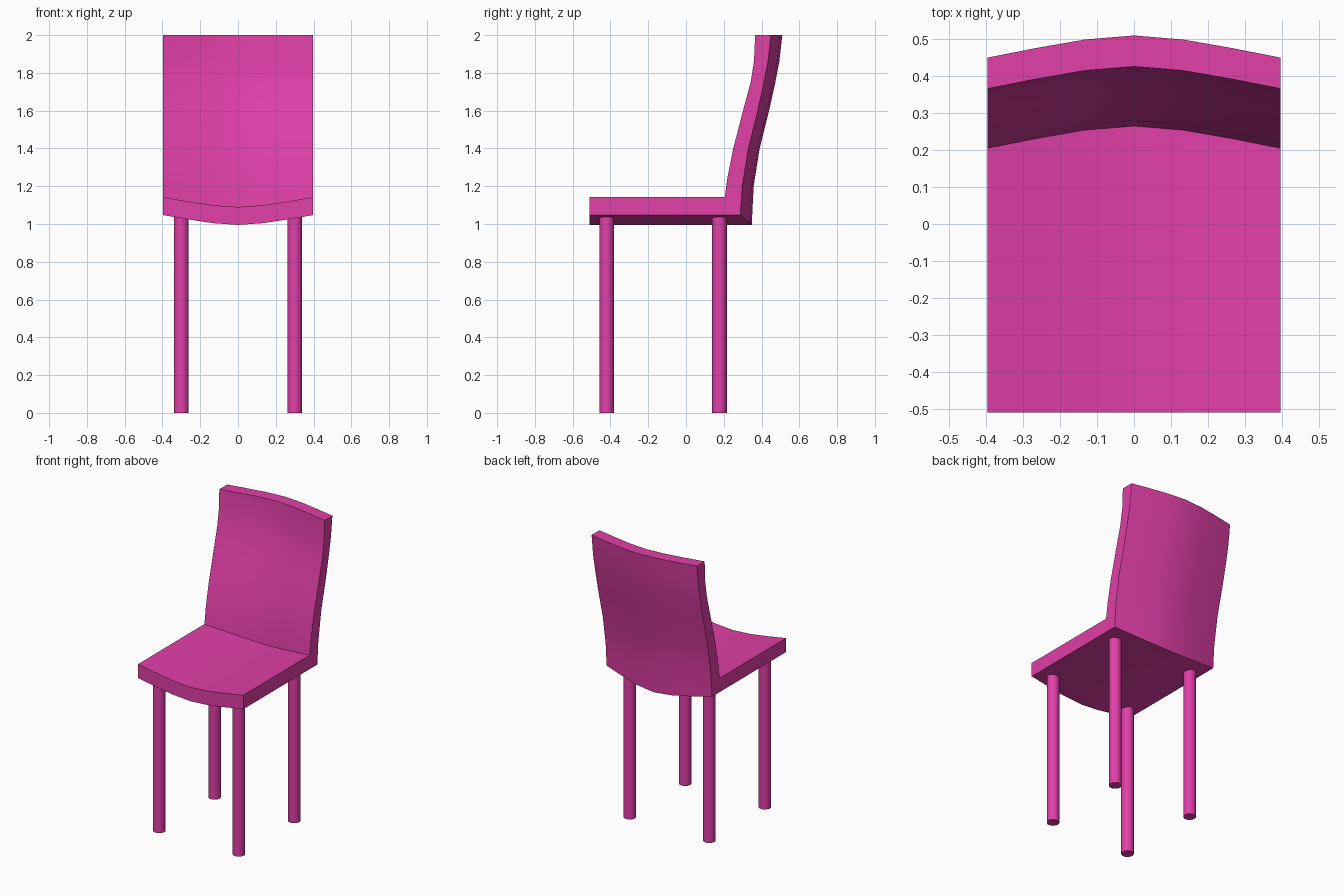
import bpy, bmesh, math

if "Cube" in bpy.data.objects:
    bpy.data.objects.remove(bpy.data.objects["Cube"])

pink = bpy.data.materials.new("pink")
pink.diffuse_color = (0.75, 0.05, 0.39, 1)
pink.use_nodes = True
pink.node_tree.nodes["Principled BSDF"].inputs["Base Color"].default_value = pink.diffuse_color


def finish(obj, angle=35):
    obj.data.materials.append(pink)
    bpy.ops.object.select_all(action='DESELECT')
    obj.select_set(True)
    bpy.context.view_layer.objects.active = obj
    bpy.ops.object.shade_smooth_by_angle(angle=math.radians(angle))


# Seat and back: one L-shaped side profile swept across a dished width
# Profile at the centre: (y, z, forward dish, upward dish)
upper = [(-0.51, 1.09, 0, 1), (-0.25, 1.09, 0, 1), (0.0, 1.09, 0, 1),
         (0.265, 1.09, 1, 1), (0.28, 1.25, 1, 0), (0.31, 1.4, 1, 0),
         (0.362, 1.6, 1, 0), (0.402, 1.75, 1, 0), (0.42, 1.86, 1, 0),
         (0.426, 2.0, 1, 0)]
lower = [(-0.51, 0.995, 0, 1), (-0.25, 0.995, 0, 1), (0.0, 0.995, 0, 1),
         (0.348, 0.995, 1, 1), (0.358, 1.2, 1, 0), (0.39, 1.4, 1, 0),
         (0.44, 1.6, 1, 0), (0.473, 1.75, 1, 0), (0.494, 1.86, 1, 0),
         (0.51, 2.0, 1, 0)]
half = [(0.133, 0.011), (0.265, 0.034), (0.397, 0.06)]
columns = [(-x, d) for x, d in reversed(half)] + [(0, 0)] + half

bm = bmesh.new()
loop = upper + lower[::-1]
rows = [[bm.verts.new((x, y - d * fy, z + d * 0.87 * fz)) for y, z, fy, fz in loop]
        for x, d in columns]
n = len(loop)
for a, b in zip(rows, rows[1:]):
    for i in range(n):
        j = (i + 1) % n
        bm.faces.new((a[i], a[j], b[j], b[i]))
# Side faces as strips of quads between upper and lower profile
for row in (rows[0], rows[-1]):
    for i in range(len(upper) - 1):
        bm.faces.new((row[i], row[i + 1], row[n - 2 - i], row[n - 1 - i]))
bmesh.ops.recalc_face_normals(bm, faces=bm.faces[:])
mesh = bpy.data.meshes.new("seat_and_back")
bm.to_mesh(mesh)
bm.free()
shell = bpy.data.objects.new("seat_and_back", mesh)
bpy.context.collection.objects.link(shell)
finish(shell, 40)

# Four round legs
LEG_TOP = 1.045
for name, y in (("front_leg", -0.42), ("back_leg", 0.177)):
    for side, x in (("left", -0.3), ("right", 0.3)):
        bpy.ops.mesh.primitive_cylinder_add(vertices=20, radius=0.039, depth=LEG_TOP,
                                            location=(x, y, LEG_TOP / 2))
        leg = bpy.context.object
        leg.name = f"{name}_{side}"
        finish(leg)
